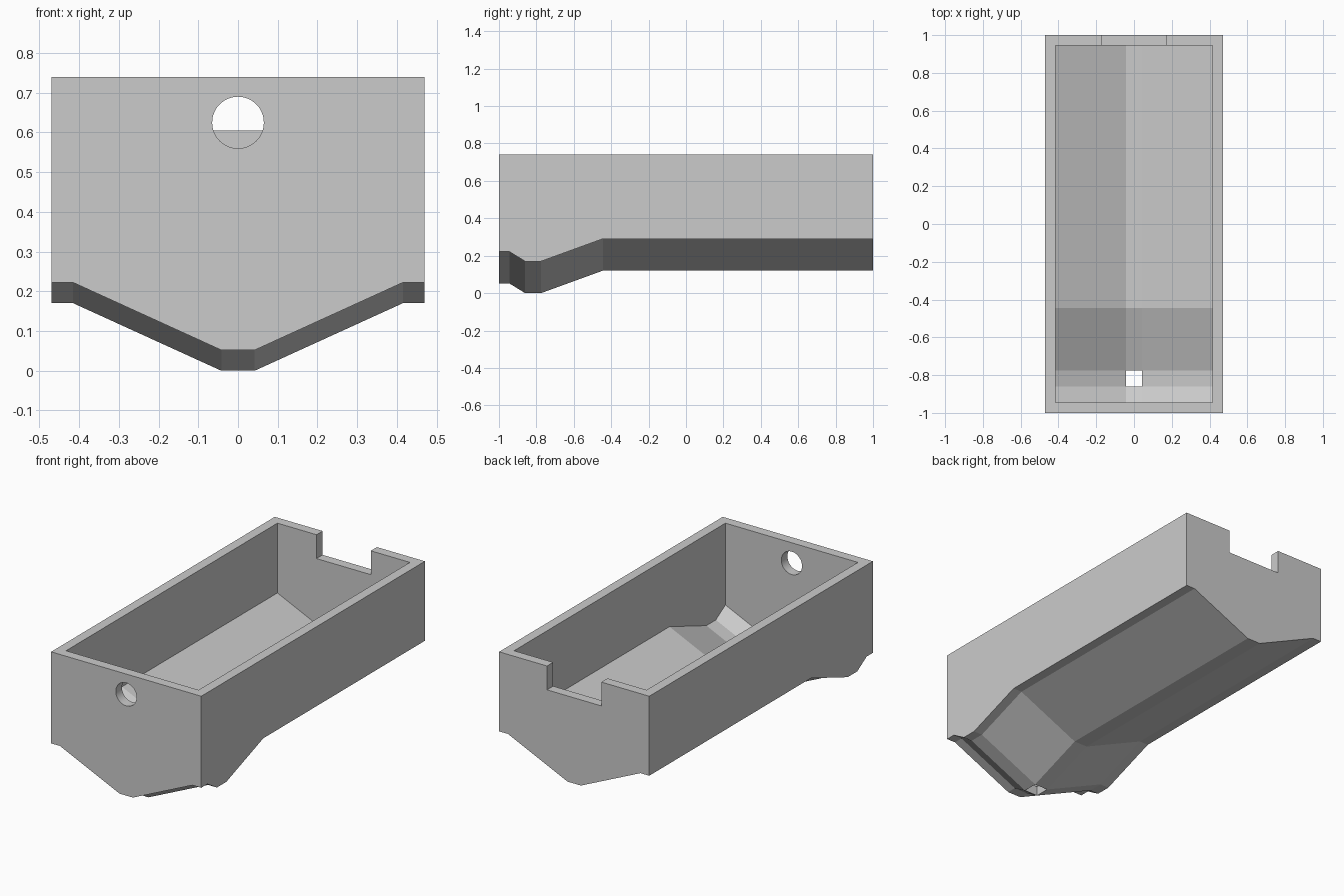
import bpy, bmesh, math

if "Cube" in bpy.data.objects:
    bpy.data.objects.remove(bpy.data.objects["Cube"])

W, L, TOP = 0.47, 1.0, 0.74      # half width, half length, rim height
IW, IL = 0.415, 0.945            # cavity half sizes
FLOOR = 0.055                    # floor thickness
D = 0.042                        # half width of the centre gutter and drain

# Floor height = cross slope (x, height) + lengthwise slope (y, height)
CROSS = {-W: .17, -IW: .17, -D: 0, D: 0, IW: .17, W: .17}
LENGTH = {-L: .052, -IL: .052, -.86: 0, -.775: 0, -.445: .12, IL: .12, L: .12}


def grid_block(name, xs, ys, low, high):
    """Closed block over an x/y grid, between height functions low and high."""
    bm = bmesh.new()
    layers = [[[bm.verts.new((x, y, h(x, y))) for y in ys] for x in xs] for h in (low, high)]
    nx, ny = len(xs), len(ys)
    for g in layers:
        for i in range(nx - 1):
            for j in range(ny - 1):
                bm.faces.new((g[i][j], g[i + 1][j], g[i + 1][j + 1], g[i][j + 1]))
    ring = ([(i, 0) for i in range(nx)] + [(nx - 1, j) for j in range(1, ny)]
            + [(i, ny - 1) for i in range(nx - 2, -1, -1)] + [(0, j) for j in range(ny - 2, 0, -1)])
    lo, hi = layers
    for (a, b), (c, d) in zip(ring, ring[1:] + ring[:1]):
        bm.faces.new((lo[a][b], lo[c][d], hi[c][d], hi[a][b]))
    bmesh.ops.recalc_face_normals(bm, faces=bm.faces)
    mesh = bpy.data.meshes.new(name)
    bm.to_mesh(mesh)
    bm.free()
    ob = bpy.data.objects.new(name, mesh)
    bpy.context.collection.objects.link(ob)
    return ob


def level(z):
    return lambda x, y: z


def underside(x, y):
    return CROSS[x] + LENGTH[y]


def floor(x, y):
    return underside(x, y) + FLOOR


def cut(target, cutter):
    cutter.hide_render = True
    mod = target.modifiers.new("cut", 'BOOLEAN')
    mod.operation, mod.solver, mod.object = 'DIFFERENCE', 'EXACT', cutter
    bpy.context.view_layer.objects.active = target
    bpy.ops.object.modifier_apply(modifier=mod.name)
    bpy.data.objects.remove(cutter)


# Outer body with sloped underside
xs, ys = list(CROSS), list(LENGTH)
trough = grid_block("trough", xs, ys, underside, level(TOP))

# Cavity, square drain and overflow notch in the back wall
cut(trough, grid_block("cavity", xs[1:-1], ys[1:-1], floor, level(1.0)))
cut(trough, grid_block("drain", [-D, D], [-.86, -.775], level(-.1), level(.3)))
cut(trough, grid_block("notch", [-.17, .17], [.9, 1.1], level(.605), level(1.0)))

# Round pipe hole in the front wall
bpy.ops.mesh.primitive_cylinder_add(vertices=64, radius=.065, depth=.2,
                                    location=(0, -1, .625), rotation=(math.pi / 2, 0, 0))
cut(trough, bpy.context.object)

bpy.ops.object.select_all(action='DESELECT')
trough.select_set(True)
bpy.context.view_layer.objects.active = trough
bpy.ops.object.shade_smooth_by_angle(angle=math.radians(10))
